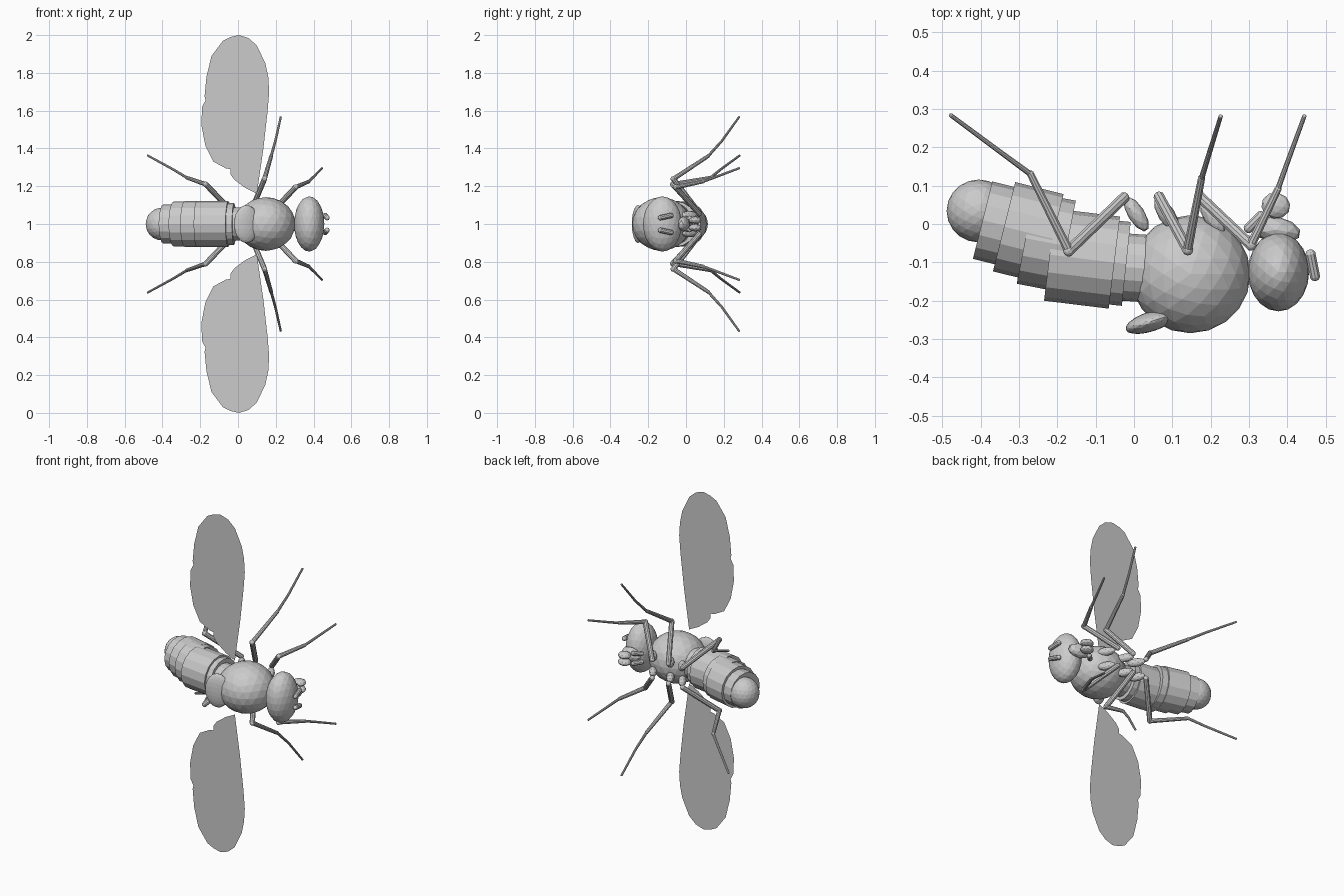
import bpy, bmesh, math
from mathutils import Vector, Matrix

if "Cube" in bpy.data.objects:
    bpy.data.objects.remove(bpy.data.objects["Cube"])


def finish(name, bm):
    bmesh.ops.recalc_face_normals(bm, faces=bm.faces)
    me = bpy.data.meshes.new(name)
    bm.to_mesh(me)
    bm.free()
    ob = bpy.data.objects.new(name, me)
    bpy.context.collection.objects.link(ob)
    return ob


def ellipsoid(name, c, r, tilt=0, sub=3):
    # faceted ball, scaled, then turned about z by tilt degrees
    bm = bmesh.new()
    m = (Matrix.Translation(c) @ Matrix.Rotation(math.radians(tilt), 4, 'Z')
         @ Matrix.Diagonal((*r, 1)))
    bmesh.ops.create_icosphere(bm, subdivisions=sub, radius=1, matrix=m)
    return finish(name, bm)


def along(a, b):
    a, b = Vector(a), Vector(b)
    rot = (b - a).to_track_quat('Z', 'Y').to_matrix().to_4x4()
    return Matrix.Translation((a + b) / 2) @ rot, (b - a).length


def drum(name, a, b, r):
    m, length = along(a, b)
    bm = bmesh.new()
    bmesh.ops.create_cone(bm, cap_ends=True, segments=16, radius1=r,
                          radius2=r, depth=length, matrix=m)
    return finish(name, bm)


def capsule(name, a, b, r1, r2):
    # round-ended rod: an odd ring count lets the ball split at its middle
    m, length = along(a, b)
    bm = bmesh.new()
    bmesh.ops.create_uvsphere(bm, u_segments=10, v_segments=7, radius=1)
    for v in bm.verts:
        end = 1 if v.co.z > 0 else -1
        v.co *= r2 if end > 0 else r1
        v.co.z += end * length / 2
    bmesh.ops.transform(bm, matrix=m, verts=bm.verts)
    return finish(name, bm)


# Body balls
ellipsoid("thorax", (0.147, -0.131, 1), (0.157, 0.154, 0.142))
ellipsoid("head", (0.377, -0.125, 1), (0.08, 0.103, 0.146))
ellipsoid("scutellum", (0.045, -0.254, 1), (0.07, 0.026, 0.1), 18)
ellipsoid("abdomen_tip", (-0.405, 0.034, 1), (0.084, 0.082, 0.086))

# Abdomen rings: rear centre x, y, tilt, length, radius
rings = [(-0.03, -0.112, 4, 0.06, 0.088), (-0.06, -0.1, 6, 0.04, 0.11),
         (-0.22, -0.08, 7, 0.17, 0.121), (-0.283, -0.037, 11, 0.11, 0.121),
         (-0.339, -0.007, 14, 0.13, 0.12), (-0.395, 0.01, 14, 0.12, 0.104)]
for i, (x, y, t, length, r) in enumerate(rings):
    t = math.radians(t)
    drum(f"abdomen_ring_{i + 1}", (x, y, 1),
         (x + length * math.cos(t), y - length * math.sin(t), 1), r)

# Wing outline (x, distance from the middle)
outline = [(0.1, 0.16), (0.135, 0.405), (0.157, 0.6), (0.165, 0.7),
           (0.16, 0.78), (0.145, 0.85), (0.1, 0.945), (0.055, 0.985),
           (0.005, 1.0), (-0.04, 0.99), (-0.08, 0.97), (-0.14, 0.89),
           (-0.167, 0.78), (-0.177, 0.675), (-0.172, 0.655), (-0.19, 0.62),
           (-0.194, 0.525), (-0.173, 0.415), (-0.13, 0.33), (-0.065, 0.295),
           (-0.015, 0.287), (0.003, 0.277), (0.003, 0.25), (-0.04, 0.264),
           (-0.02, 0.235), (0.04, 0.19)]

# Legs: hip, knee, ankle, foot joint, toe (z is distance from the middle)
legs = {
    "hind": [(-0.027, 0.068, 0.06), (-0.17, -0.07, 0.21), (-0.27, 0.13, 0.245),
             (-0.345, 0.185, 0.29), (-0.477, 0.283, 0.362)],
    "middle": [(0.066, 0.07, 0.06), (0.14, -0.067, 0.238), (0.176, 0.118, 0.36),
               (0.198, 0.19, 0.44), (0.226, 0.28, 0.565)],
    "front": [(0.173, 0.07, 0.055), (0.305, -0.055, 0.195), (0.375, 0.09, 0.225),
              (0.4, 0.16, 0.25), (0.444, 0.28, 0.295)]}
hips = {"hind": (0.006, 0.026, -58), "middle": (0.085, 0.025, -58),
        "front": (0.205, 0.015, -58)}

for side, s in (("left", 1), ("right", -1)):
    def place(p):
        return (p[0], p[1], 1 + s * p[2])

    # Wings
    bm = bmesh.new()
    bm.faces.new([bm.verts.new(place((x, -0.172, w))) for x, w in outline])
    bmesh.ops.triangulate(bm, faces=bm.faces)
    finish(f"{side}_wing", bm)

    # Legs
    for leg, joints in legs.items():
        x, y, tilt = hips[leg]
        ellipsoid(f"{side}_{leg}_hip", place((x, y, 0.045)),
                  (0.052, 0.022, 0.024), tilt, 2)
        parts = zip(("thigh", "shin", "foot", "toe"),
                    ((0.015, 0.015), (0.013, 0.01), (0.008, 0.007), (0.007, 0.006)),
                    joints, joints[1:])
        for part, (r1, r2), a, b in parts:
            capsule(f"{side}_{leg}_{part}", place(a), place(b), r1, r2)

    # Feelers and mouth lobes
    capsule(f"{side}_feeler", place((0.461, -0.08, 0.045)),
            place((0.472, -0.135, 0.033)), 0.014, 0.014)
    ellipsoid(f"{side}_mouth_lobe", place((0.37, 0.048, 0.02)),
              (0.038, 0.034, 0.02), -10, 2)
    capsule(f"{side}_palp", place((0.3, -0.01, 0.025)),
            place((0.33, 0.02, 0.03)), 0.014, 0.014)

# Mouth base
ellipsoid("mouth_base", (0.37, -0.015, 1), (0.066, 0.034, 0.04), -10, 2)
